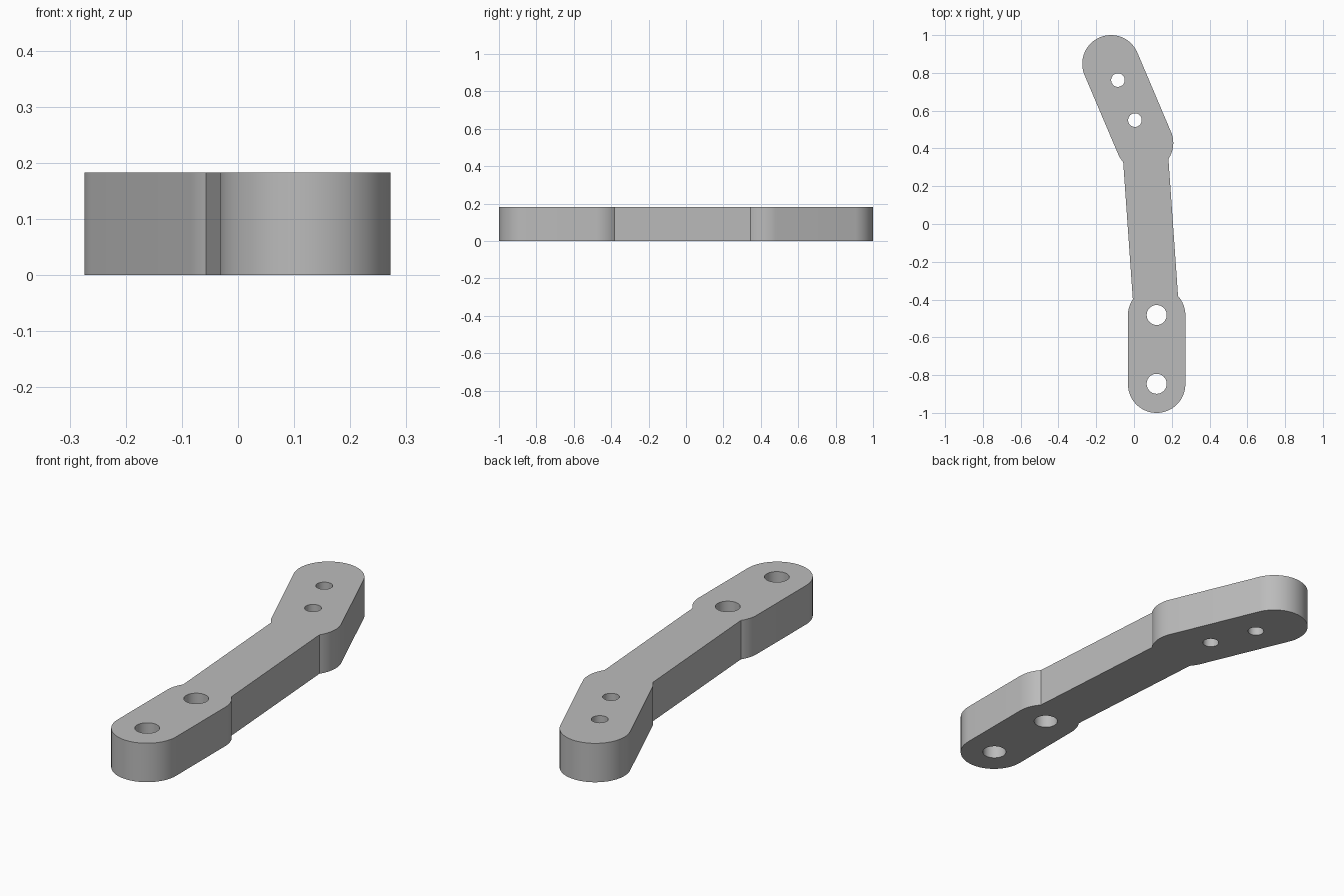
import bpy, bmesh
from math import asin, atan2, cos, sin, pi, tau
from mathutils import Vector

cube = bpy.data.objects.get("Cube")
if cube:
    bpy.data.objects.remove(cube, do_unlink=True)

HEIGHT = 0.183
LOBE_RADIUS = 0.152
BAR_HALF_WIDTH = 0.12

# Lobe centres, from the bar end outwards
front_near, front_far = Vector((0.12, -0.483)), Vector((0.12, -0.848))
back_near, back_far = Vector((0.056, 0.429)), Vector((-0.122, 0.848))

# Through holes: centre and radius
HOLES = [((0.12, -0.482), 0.053), ((0.12, -0.846), 0.053),
         ((0.005, 0.55), 0.036), ((-0.085, 0.762), 0.036)]


def arc(centre, radius, start, end, step=pi / 48):
    """Counter-clockwise arc points, both ends included."""
    sweep = (end - start) % tau
    count = max(2, round(sweep / step))
    return [(centre[0] + radius * cos(start + sweep * i / count),
             centre[1] + radius * sin(start + sweep * i / count))
            for i in range(count + 1)]


def lobe(near, far, other):
    """Rounded end from one edge of the bar around to the other."""
    out = atan2(*(far - near).yx)
    bar = atan2(*(other - near).yx)
    half = asin(BAR_HALF_WIDTH / LOBE_RADIUS)
    return (arc(near, LOBE_RADIUS, bar + half, out - pi / 2)[:-1]
            + arc(far, LOBE_RADIUS, out - pi / 2, out + pi / 2)
            + arc(near, LOBE_RADIUS, out + pi / 2, bar - half))


def add_loop(curve, points):
    spline = curve.splines.new('POLY')
    spline.points.add(len(points) - 1)
    for p, (x, y) in zip(spline.points, points):
        p.co = (x, y, 0, 1)
    spline.use_cyclic_u = True


# Flat profile with holes, extruded to the full thickness
profile = bpy.data.curves.new("link_arm", 'CURVE')
profile.dimensions = '2D'
profile.fill_mode = 'BOTH'
profile.extrude = HEIGHT / 2
add_loop(profile, lobe(front_near, front_far, back_near)
         + lobe(back_near, back_far, front_near))
for centre, radius in HOLES:
    add_loop(profile, arc(centre, radius, 0, tau - pi / 20, pi / 20))

arm = bpy.data.objects.new("link_arm", profile)
bpy.context.collection.objects.link(arm)
bpy.ops.object.select_all(action='DESELECT')
arm.select_set(True)
bpy.context.view_layer.objects.active = arm
bpy.ops.object.convert(target='MESH')
arm = bpy.context.object
arm.name = "link_arm"

# Weld the caps to the walls and stand the part on the floor
bm = bmesh.new()
bm.from_mesh(arm.data)
bmesh.ops.remove_doubles(bm, verts=bm.verts, dist=0.0005)
bmesh.ops.translate(bm, verts=bm.verts, vec=(0, 0, HEIGHT / 2))
bmesh.ops.recalc_face_normals(bm, faces=bm.faces)
bm.to_mesh(arm.data)
bm.free()
bpy.ops.object.shade_smooth_by_angle(angle=pi / 7)

# Plain grey metal
grey = bpy.data.materials.new("plain_grey")
grey.use_nodes = True
colour = (0.5, 0.5, 0.5, 1)
grey.diffuse_color = colour
grey.node_tree.nodes["Principled BSDF"].inputs["Base Color"].default_value = colour
arm.data.materials.clear()
arm.data.materials.append(grey)
